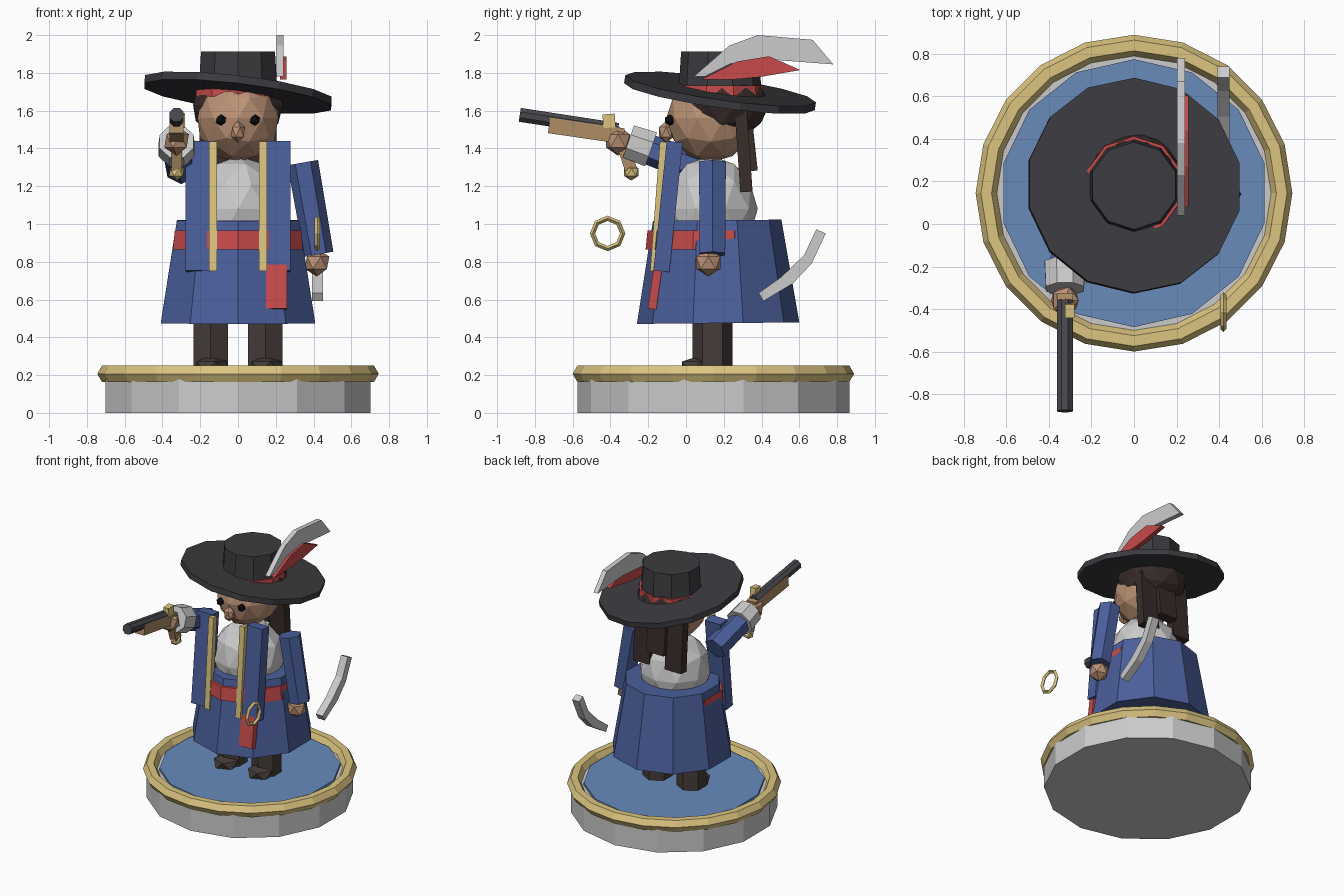
import bpy, bmesh
from math import sin, cos, pi
from mathutils import Vector, Matrix

if "Cube" in bpy.data.objects:
    bpy.data.objects.remove(bpy.data.objects["Cube"])


def mat(name, r, g, b):
    m = bpy.data.materials.new(name)
    m.diffuse_color = (r, g, b, 1)
    m.use_nodes = True
    m.node_tree.nodes["Principled BSDF"].inputs["Base Color"].default_value = m.diffuse_color
    return m


BLUE = mat("coat_blue", .07, .115, .33)
FLOOR = mat("floor_blue", .14, .26, .50)
GOLD = mat("gold", .72, .56, .22)
RED = mat("red", .58, .07, .07)
BLACK = mat("black_felt", .045, .045, .052)
EYE = mat("eye_black", .006, .006, .008)
SKIN = mat("skin", .50, .29, .18)
HAIR = mat("hair_brown", .040, .025, .022)
BOOT = mat("boot_brown", .060, .045, .040)
WOOD = mat("wood", .42, .27, .13)
IRON = mat("iron", .065, .065, .075)


def finish(name, bm, m):
    bmesh.ops.recalc_face_normals(bm, faces=bm.faces[:])
    me = bpy.data.meshes.new(name)
    bm.to_mesh(me)
    bm.free()
    if m:
        me.materials.append(m)
    ob = bpy.data.objects.new(name, me)
    bpy.context.collection.objects.link(ob)
    return ob


def skin(name, rings, m, closed=False):
    """Bridge equal rings of points; cap the ends unless closed."""
    bm = bmesh.new()
    vs = [[bm.verts.new(p) for p in ring] for ring in rings]
    n = len(vs[0])
    pairs = list(zip(vs, vs[1:])) + ([(vs[-1], vs[0])] if closed else [])
    for a, b in pairs:
        for i in range(n):
            j = (i + 1) % n
            bm.faces.new((a[i], a[j], b[j], b[i]))
    if not closed:
        bm.faces.new(vs[0])
        bm.faces.new(vs[-1])
    return finish(name, bm, m)


def loft(name, p0, p1, section, m, scale=1):
    """Sweep a 2D section from p0 to p1."""
    p0, p1 = Vector(p0), Vector(p1)
    d = (p1 - p0).normalized()
    x = Vector((1, 0, 0))
    x = (x - d * x.dot(d)).normalized()
    y = d.cross(x)
    rings = [[p + x * u * s + y * v * s for u, v in section]
             for p, s in ((p0, 1), (p1, scale))]
    return skin(name, rings, m)


def ngon(r, n, turn=0.0):
    return [(r * sin(2 * pi * (i + turn) / n), r * cos(2 * pi * (i + turn) / n)) for i in range(n)]


def rod(name, p0, p1, r0, r1, n, m, turn=0.0):
    return loft(name, p0, p1, ngon(r0, n, turn), m, r1 / r0)


def beam(name, p0, p1, w, d, m):
    w, d = w / 2, d / 2
    return loft(name, p0, p1, [(-w, -d), (w, -d), (w, d), (-w, d)], m)


def ball(name, c, r, sub, m):
    bm = bmesh.new()
    bmesh.ops.create_icosphere(bm, subdivisions=sub, radius=1)
    bm.transform(Matrix.Translation(c) @ Matrix.Diagonal((*r, 1)))
    return finish(name, bm, m)


def plate(name, outline, x0, x1, m):
    """Extrude a side outline of (y, z) points across x."""
    return skin(name, [[(x, y, z) for y, z in outline] for x in (x0, x1)], m)


def ring(name, c, R, r, n, k, axis, m):
    rings = []
    for i in range(n):
        a = 2 * pi * i / n
        pts = []
        for j in range(k):
            b = 2 * pi * j / k
            q, h = R + r * cos(b), r * sin(b)
            v = (h, q * cos(a), q * sin(a)) if axis == 'X' else (q * cos(a), q * sin(a), h)
            pts.append(Vector(c) + Vector(v))
        rings.append(pts)
    return skin(name, rings, m, closed=True)


# Display base
CY = .145
rod("base_drum", (0, CY, 0), (0, CY, .205), .72, .72, 14, None)
rod("base_floor", (0, CY, .19), (0, CY, .225), .63, .63, 14, FLOOR)
ring("base_rim", (0, CY, .207), .695, .05, 20, 6, 'Z', GOLD)

# Legs, shoes and front coat panels, one of each per side
for s, side in ((-1, "right"), (1, "left")):
    rod(side + "_leg", (s * .145, .14, .22), (s * .145, .14, .52), .105, .105, 6, BOOT)
    ball(side + "_shoe", (s * .145, .08, .245), (.10, .12, .06), 1, BOOT)
    beam(side + "_coat_panel", (s * .213, -.13, .75), (s * .213, -.06, 1.435), .13, .085, BLUE)
    beam(side + "_gold_trim", (s * .132, -.17, .75), (s * .132, -.118, 1.435), .043, .04, GOLD)
    ball(side + "_eye", (s * .09, -.085, 1.55), (.03, .03, .03), 1, EYE)
    beam(side + "_hair_lock", (s * .135, .32, 1.17), (s * .135, .29, 1.60), .14, .065, HAIR)
beam("middle_hair_lock", (0, .345, 1.28), (0, .31, 1.60), .15, .07, HAIR)

# Coat skirt, sash and shirt
rod("coat_skirt", (0, .17, .475), (0, .165, 1.02), .43, .34, 10, BLUE)
rod("sash", (0, .148, .865), (0, .148, .965), .362, .352, 10, RED)
beam("sash_tail", (.203, -.18, .55), (.203, -.13, .90), .112, .045, RED)
ball("shirt", (0, .13, 1.08), (.255, .25, .28), 2, None)

# Head
ball("head", (0, .13, 1.56), (.225, .235, .235), 2, SKIN)
ball("nose", (0, -.105, 1.487), (.042, .045, .058), 1, SKIN)
ball("hair", (0, .19, 1.63), (.25, .25, .19), 2, HAIR)

# Hat with tilted brim
c, n = Vector((0, .18, 1.695)), Vector((.118, .142, 1)).normalized()
rod("hat_brim", c - n * .021, c + n * .021, .51, .51, 14, BLACK)
rod("hat_crown", (0, .18, 1.66), (0, .18, 1.912), .222, .206, 10, BLACK)
rod("hat_band", (0, .18, 1.675), (0, .18, 1.733), .235, .232, 10, RED)
plate("grey_feather", [(.04, 1.78), (.23, 1.945), (.38, 2.0), (.67, 1.975), (.78, 1.845),
                       (.48, 1.868), (.24, 1.85), (.10, 1.78)], .203, .24, None)
plate("red_feather", [(.08, 1.765), (.27, 1.86), (.44, 1.888), (.605, 1.815), (.39, 1.778),
                      (.25, 1.765)], .222, .257, RED)

# Lowered arm
rod("left_arm", (.343, .14, 1.325), (.428, .14, .84), .082, .078, 6, BLUE, .5)
ball("left_hand", (.418, .118, .795), (.073, .075, .073), 1, SKIN)

# Sword blade and guard
plate("sword_blade", [(.385, .635), (.505, .72), (.625, .835), (.69, .972), (.74, .95),
                      (.665, .79), (.565, .685), (.41, .592)], .392, .45, None)
ring("sword_guard", (.42, -.415, .95), .08, .014, 8, 4, 'X', GOLD)

# Raised arm
X = -.325
rod("right_arm", (-.30, .08, 1.29), (X, -.21, 1.40), .085, .08, 6, BLUE)
rod("right_cuff", (X, -.185, 1.395), (X, -.305, 1.437), .103, .097, 8, None, .5)
ball("right_hand", (X, -.36, 1.44), (.073, .075, .078), 1, SKIN)

# Pistol
beam("pistol_stock", (X, -.725, 1.522), (X, -.33, 1.465), .075, .083, WOOD)
rod("pistol_barrel", (X, -.88, 1.578), (X, -.36, 1.498), .04, .04, 8, IRON, .5)
beam("pistol_grip", (X, -.35, 1.47), (X, -.292, 1.29), .055, .065, WOOD)
ball("pistol_pommel", (X, -.29, 1.275), (.045, .045, .045), 1, GOLD)
beam("pistol_lock", (-.303, -.405, 1.51), (-.303, -.41, 1.582), .045, .065, GOLD)
